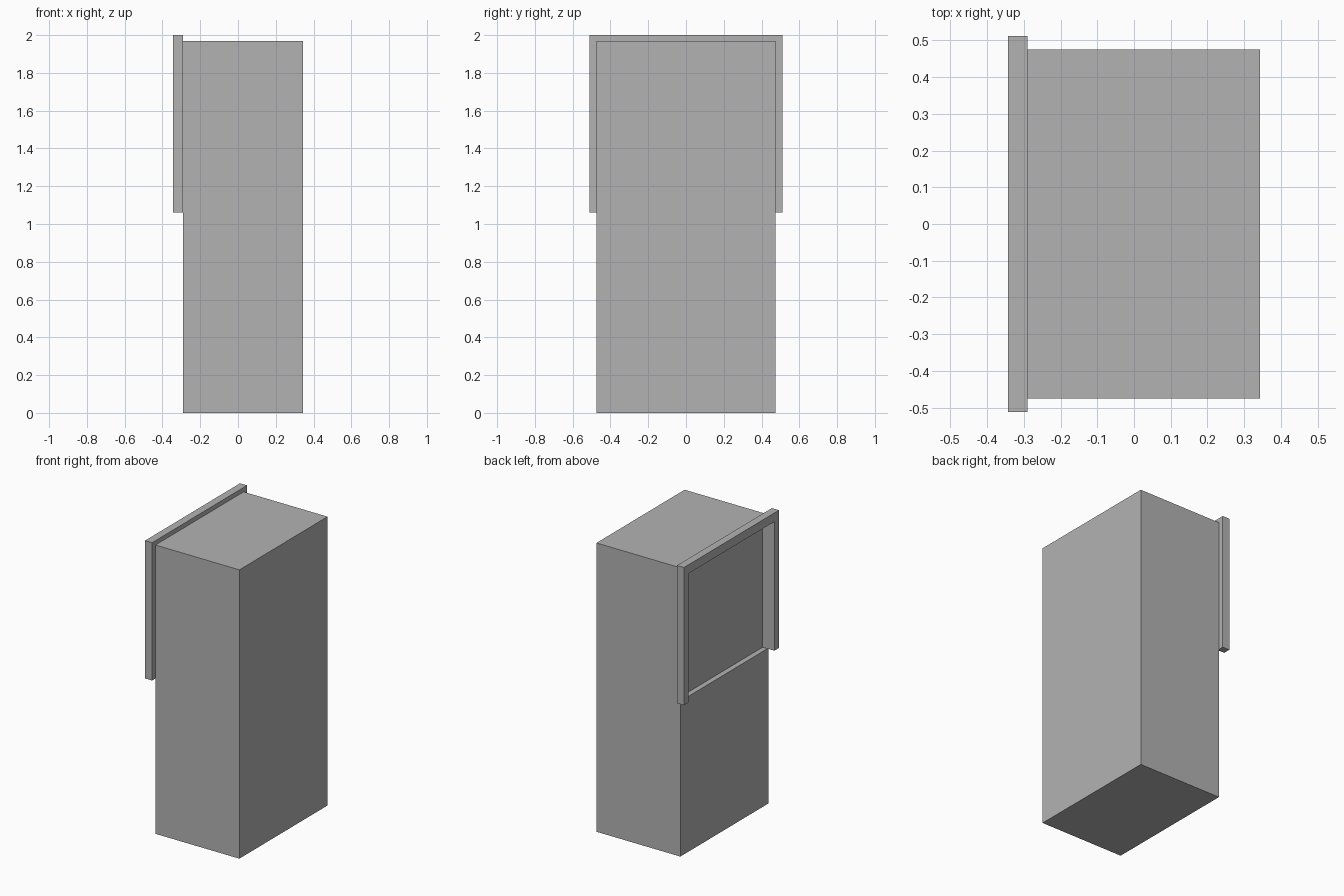
import bpy, bmesh
from mathutils import Vector

cube = bpy.data.objects.get("Cube")
if cube:
    bpy.data.objects.remove(cube, do_unlink=True)

grey = bpy.data.materials.new("plain_grey")
grey.use_nodes = True
colour = (0.45, 0.45, 0.45, 1)
grey.diffuse_color = colour
grey.node_tree.nodes["Principled BSDF"].inputs["Base Color"].default_value = colour


def extrude_profile(name, points, x0, x1):
    """Extrude a closed (y, z) outline along x."""
    bm = bmesh.new()
    face = bm.faces.new([bm.verts.new((x0, y, z)) for y, z in points])
    result = bmesh.ops.extrude_face_region(bm, geom=[face])
    verts = [v for v in result["geom"] if isinstance(v, bmesh.types.BMVert)]
    bmesh.ops.translate(bm, verts=verts, vec=Vector((x1 - x0, 0, 0)))
    bmesh.ops.recalc_face_normals(bm, faces=bm.faces)
    mesh = bpy.data.meshes.new(name)
    bm.to_mesh(mesh)
    bm.free()
    mesh.materials.append(grey)
    obj = bpy.data.objects.new(name, mesh)
    bpy.context.collection.objects.link(obj)
    return obj


def rectangle(half_width, bottom, top):
    return [(-half_width, bottom), (half_width, bottom),
            (half_width, top), (-half_width, top)]


front, back, rim = -0.29, 0.343, -0.343
outer, inner = 0.512, 0.463
sill, lintel = 1.06, 1.94

# Cabinet body with a shallow recess in its upper half
body = extrude_profile("cabinet_body", rectangle(0.475, 0, 1.97), front, back)
cutter = extrude_profile("recess_cutter", rectangle(inner, sill, lintel),
                         front - 0.1, front + 0.036)
cutter.hide_render = True
cut = body.modifiers.new("recess", "BOOLEAN")
cut.operation = "DIFFERENCE"
cut.solver = "EXACT"
cut.object = cutter
bpy.context.view_layer.objects.active = body
bpy.ops.object.modifier_apply(modifier=cut.name)
bpy.data.objects.remove(cutter, do_unlink=True)

# Three-sided frame around the recess, open at the bottom
half = [(outer, 2), (outer, sill), (inner, sill), (inner, lintel)]
outline = half + [(-y, z) for y, z in reversed(half)]
extrude_profile("recess_frame", outline, rim, front)
